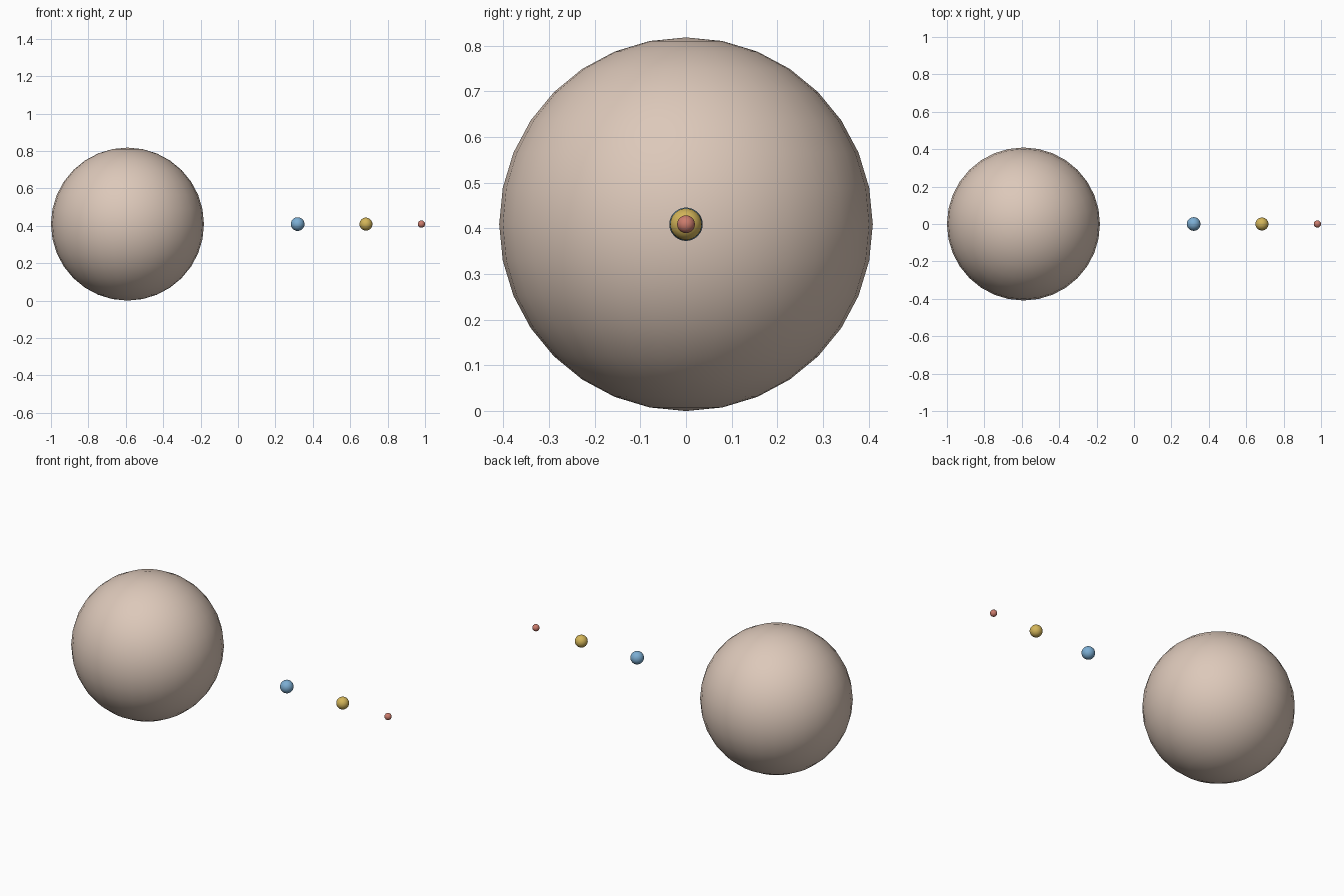
import bpy

if "Cube" in bpy.data.objects:
    bpy.data.objects.remove(bpy.data.objects["Cube"])

R = 0.409  # radius of the giant; every centre sits at this height


def ball(name, x, radius, color):
    bpy.ops.mesh.primitive_uv_sphere_add(segments=32, ring_count=16, radius=radius,
                                         location=(x, 0, R))
    ob = bpy.context.object
    ob.name = name
    bpy.ops.object.shade_smooth()
    mat = bpy.data.materials.new(name + "_paint")
    mat.diffuse_color = (*color, 1)
    mat.use_nodes = True
    mat.node_tree.nodes["Principled BSDF"].inputs["Base Color"].default_value = mat.diffuse_color
    ob.data.materials.append(mat)


# One giant sphere and three small ones in a row along x
ball("giant_sphere", R - 1, R, (0.72, 0.58, 0.49))
ball("blue_sphere", 0.319, 0.0365, (0.20, 0.42, 0.65))
ball("yellow_sphere", 0.684, 0.0346, (0.65, 0.46, 0.10))
ball("red_sphere", 0.9806, 0.0194, (0.60, 0.20, 0.15))
